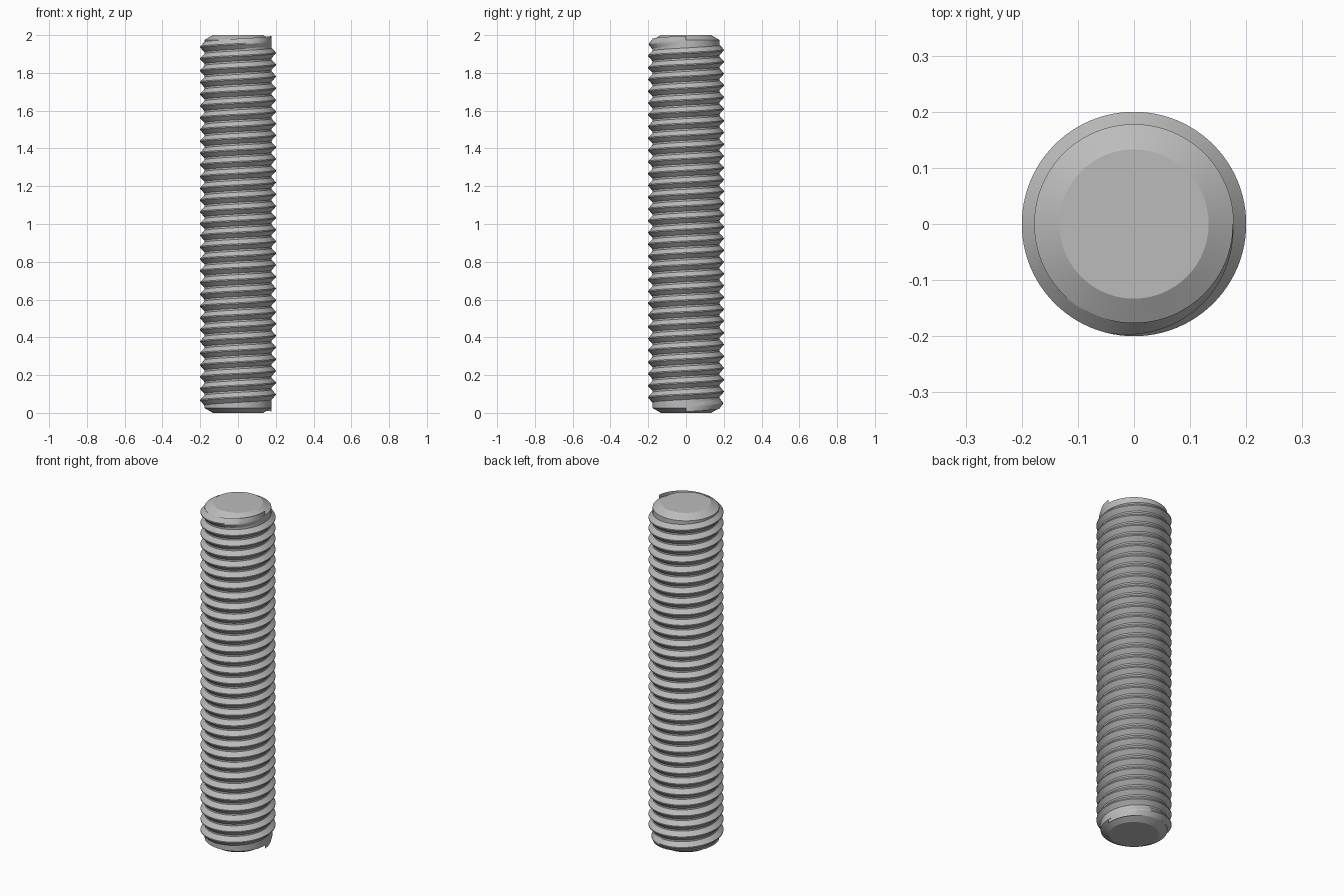
import bpy, bmesh, math

cube = bpy.data.objects.get("Cube")
if cube:
    bpy.data.objects.remove(cube)

HEIGHT, CORE_R, TIP_R, CREST_R = 2.0, 0.178, 0.133, 0.2
CHAMFER, SEGMENTS = 0.026, 96
START, END, TURNS = 0.035, 1.968, 31
PITCH = (END - START) / TURNS

steel = bpy.data.materials.new("grey steel")
steel.use_nodes = True
colour = (0.5, 0.5, 0.5, 1)
steel.diffuse_color = colour
steel.node_tree.nodes["Principled BSDF"].inputs["Base Color"].default_value = colour


def finish(bm, name):
    bmesh.ops.recalc_face_normals(bm, faces=bm.faces)
    mesh = bpy.data.meshes.new(name)
    bm.to_mesh(mesh)
    bm.free()
    mesh.materials.append(steel)
    obj = bpy.data.objects.new(name, mesh)
    bpy.context.collection.objects.link(obj)
    bpy.ops.object.select_all(action="DESELECT")
    obj.select_set(True)
    bpy.context.view_layer.objects.active = obj
    bpy.ops.object.shade_smooth_by_angle(angle=math.radians(25))


def bridge(bm, a, b, closed):
    n = len(a)
    for i in range(n if closed else n - 1):
        j = (i + 1) % n
        bm.faces.new((a[i], a[j], b[j], b[i]))


# Chamfered core rod
bm = bmesh.new()
rings = []
for r, z in ((TIP_R, 0), (CORE_R, CHAMFER), (CORE_R, HEIGHT - CHAMFER), (TIP_R, HEIGHT)):
    angles = [math.tau * i / SEGMENTS for i in range(SEGMENTS)]
    rings.append([bm.verts.new((r * math.cos(a), r * math.sin(a), z)) for a in angles])
for a, b in zip(rings, rings[1:]):
    bridge(bm, a, b, True)
bm.faces.new(rings[0])
bm.faces.new(rings[-1])
finish(bm, "core_rod")

# Right-handed helical thread that fades into the rod at both ends
bm = bmesh.new()
steps = TURNS * SEGMENTS
fade_steps = SEGMENTS * 0.29
root = CORE_R - 0.002
sections = []
for i in range(steps + 1):
    a = math.tau * i / SEGMENTS
    z = START + PITCH * i / SEGMENTS
    fade = min(1, i / fade_steps, (steps - i) / fade_steps)
    crest = root + (CREST_R - root) * max(fade, 0.02)
    half = PITCH * 0.46
    profile = ((root, -half), (crest, -0.003), (crest, 0.003), (root, half))
    sections.append([bm.verts.new((r * math.cos(a), r * math.sin(a), z + dz))
                     for r, dz in profile])
for a, b in zip(sections, sections[1:]):
    bridge(bm, a, b, True)
bm.faces.new(sections[0])
bm.faces.new(sections[-1])
finish(bm, "helical_thread")
